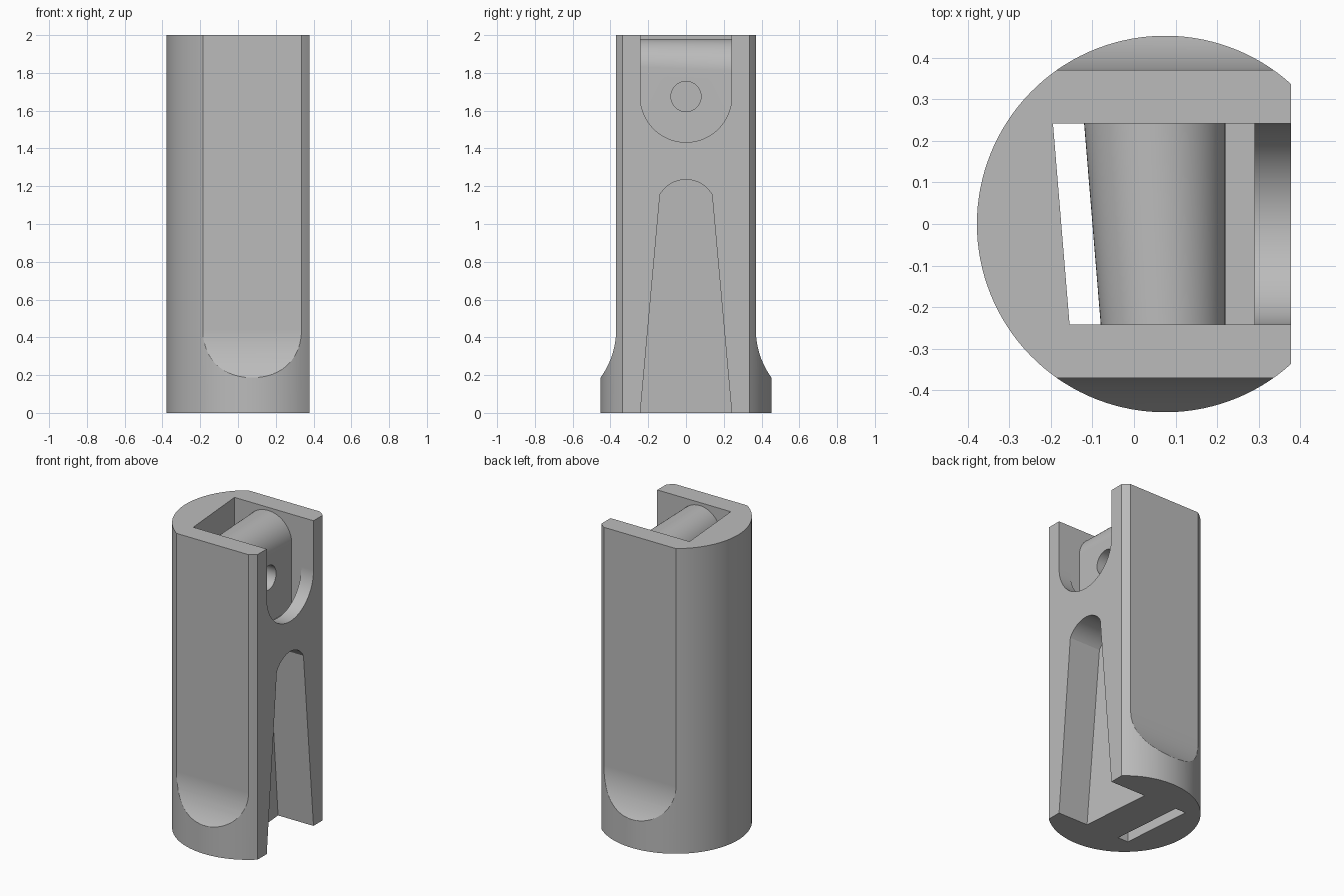
import bpy
import bmesh
from math import acos, asin, cos, sin, pi, sqrt

cube = bpy.data.objects.get("Cube")
if cube:
    bpy.data.objects.remove(cube, do_unlink=True)

grey = bpy.data.materials.new("plain grey")
grey.use_nodes = True
grey.diffuse_color = (0.5, 0.5, 0.5, 1)
grey.node_tree.nodes["Principled BSDF"].inputs["Base Color"].default_value = (0.5, 0.5, 0.5, 1)

HEIGHT = 2.0
RADIUS, AXIS_X = 0.453, 0.075   # round body
FACE_X = 0.378                  # flat right-hand face
HALF = 0.242                    # half width of pocket and notch
FLOOR = 1.38                    # pocket floor
SKEW = -0.04 / (2 * HALF)       # slant of the inner walls


def arc(cx, cy, r, start, end, steps):
    return [(cx + r * cos(start + (end - start) * i / steps),
             cy + r * sin(start + (end - start) * i / steps)) for i in range(steps + 1)]


def loft(name, loop_a, loop_b):
    """Closed solid between two matching loops."""
    bm = bmesh.new()
    a = [bm.verts.new(p) for p in loop_a]
    b = [bm.verts.new(p) for p in loop_b]
    bm.faces.new(a)
    bm.faces.new(b)
    for i in range(len(a)):
        j = (i + 1) % len(a)
        bm.faces.new((a[i], a[j], b[j], b[i]))
    bmesh.ops.recalc_face_normals(bm, faces=bm.faces)
    mesh = bpy.data.meshes.new(name)
    bm.to_mesh(mesh)
    bm.free()
    mesh.materials.append(grey)
    obj = bpy.data.objects.new(name, mesh)
    bpy.context.collection.objects.link(obj)
    return obj


def upright(name, outline, z0, z1):
    return loft(name, [(x, y, z0) for x, y in outline], [(x, y, z1) for x, y in outline])


def sideways(name, outline, x0, x1, skew=0):
    return loft(name, [(x0 + skew * y, y, z) for y, z in outline],
                [(x1, y, z) for y, z in outline])


def activate(obj):
    bpy.ops.object.select_all(action='DESELECT')
    obj.select_set(True)
    bpy.context.view_layer.objects.active = obj


def cut(obj, cutter):
    mod = obj.modifiers.new("cut", 'BOOLEAN')
    mod.operation = 'DIFFERENCE'
    mod.solver = 'EXACT'
    mod.object = cutter
    activate(obj)
    bpy.ops.object.modifier_apply(modifier=mod.name)
    bpy.data.objects.remove(cutter, do_unlink=True)


def skewed_box(x_left, x_right, right_skew):
    return [(x_left - SKEW * HALF, -HALF), (x_right - right_skew * HALF, -HALF),
            (x_right + right_skew * HALF, HALF), (x_left + SKEW * HALF, HALF)]


# Round body with one flat face
a0 = acos((FACE_X - AXIS_X) / RADIUS)
body = upright("body", arc(AXIS_X, 0, RADIUS, a0, 2 * pi - a0, 96), 0, HEIGHT)

# Front and back flats that sweep out to the round foot
for side in (-1, 1):
    sweep = arc(0.80, 0.44, 0.43, pi, pi + 1, 24)
    outline = [(0.37, 2.2)] + sweep + [(0.6, 2.2)]
    cut(body, sideways("flat_cutter", [(side * y, z) for y, z in outline], -0.6, 0.6))

# Tapered notch with an arched top
arch_r, arch_z = 0.159, 1.076
a1 = asin((1.155 - arch_z) / arch_r)
notch = arc(0, arch_z, arch_r, a1, pi - a1, 24) + [(-0.251, -0.1), (0.251, -0.1)]
cut(body, sideways("notch_cutter", notch, 0.141, 0.6, SKEW))

# Top pocket, slot through to the base, and U-shaped opening
cut(body, upright("pocket_cutter", skewed_box(-0.175, 0.29, 0), FLOOR, 2.2))
cut(body, upright("slot_cutter", skewed_box(-0.175, -0.10, SKEW), -0.1, FLOOR + 0.1))
opening = arc(0, 1.675, HALF, pi, 2 * pi, 48) + [(HALF, 2.2), (-HALF, 2.2)]
cut(body, sideways("opening_cutter", opening, 0.25, 0.6))


# Round-topped block inside the pocket
def block_section(y):
    left, right = -0.10 + SKEW * y, 0.22
    r = (right - left) / 2
    top = arc((left + right) / 2, 1.98 - r, r, 0, pi, 32)
    return [(x, y, z) for x, z in top + [(left, FLOOR), (right, FLOOR)]]


block = loft("block", block_section(-HALF), block_section(HALF))
cut(block, sideways("hole_cutter", arc(0, 1.675, 0.08, 0, 2 * pi, 48)[:-1], -0.18, 0.4))

# Smooth the curves and keep the edges crisp
for obj in (body, block):
    activate(obj)
    bpy.ops.object.shade_smooth_by_angle(angle=pi / 9)
    weighted = obj.modifiers.new("weighted_normals", 'WEIGHTED_NORMAL')
    weighted.keep_sharp = True
